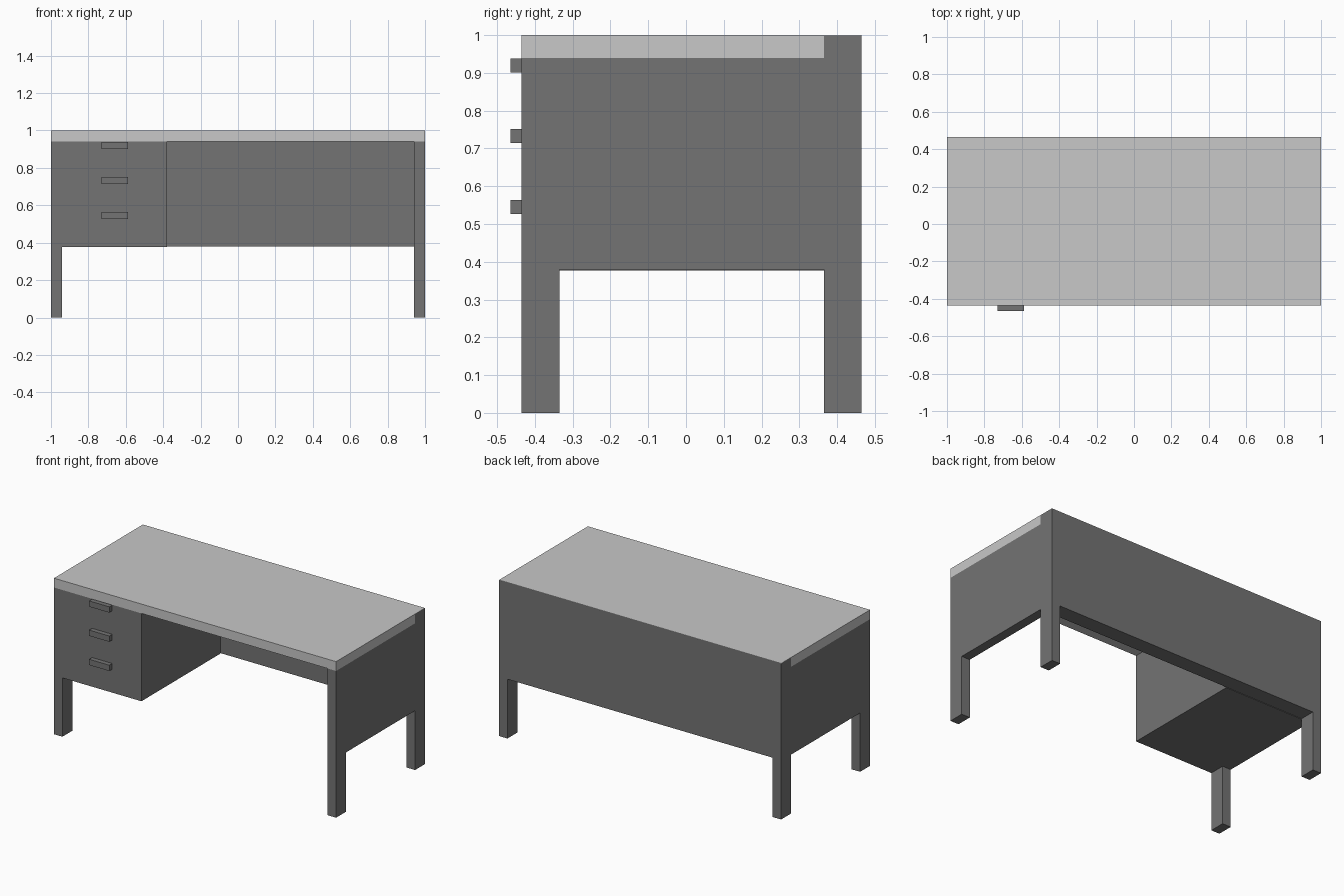
import bpy
import bmesh
from mathutils import Vector

cube = bpy.data.objects.get("Cube")
if cube:
    bpy.data.objects.remove(cube, do_unlink=True)


def material(name, value):
    mat = bpy.data.materials.new(name)
    mat.use_nodes = True
    colour = (value, value, value, 1)
    mat.diffuse_color = colour
    mat.node_tree.nodes["Principled BSDF"].inputs["Base Color"].default_value = colour
    return mat


light = material("light grey", 0.578)
dark = material("dark grey", 0.174)


def extrude(name, points, vector, mat):
    """Close an outline of 3D points and sweep it along a vector."""
    bm = bmesh.new()
    face = bm.faces.new([bm.verts.new(p) for p in points])
    swept = bmesh.ops.extrude_face_region(bm, geom=[face])
    verts = [v for v in swept["geom"] if isinstance(v, bmesh.types.BMVert)]
    bmesh.ops.translate(bm, verts=verts, vec=Vector(vector))
    bmesh.ops.recalc_face_normals(bm, faces=bm.faces)
    mesh = bpy.data.meshes.new(name)
    bm.to_mesh(mesh)
    bm.free()
    mesh.materials.append(mat)
    obj = bpy.data.objects.new(name, mesh)
    bpy.context.collection.objects.link(obj)
    return obj


def box(name, x, y, z, mat):
    points = [(x[0], y[0], z[0]), (x[1], y[0], z[0]), (x[1], y[1], z[0]), (x[0], y[1], z[0])]
    return extrude(name, points, (0, 0, z[1] - z[0]), mat)


FRONT, INNER, BACK = -0.435, 0.365, 0.465   # front edge, inside of back panel, rear
UNDER, LOW, LEG = 0.94, 0.38, 0.06          # top underside, panel bottom, leg width
LIP = 0.997                                 # underside of the thin rear lip

# Table top: thick slab with a thin lip covering the back panel
profile = [(FRONT, UNDER), (INNER, UNDER), (INNER, LIP), (BACK, LIP), (BACK, 1), (FRONT, 1)]
extrude("table_top", [(-1, y, z) for y, z in profile], (2, 0, 0), light)

# Back panel in one piece with both rear legs
profile = [(-1, 0), (LEG - 1, 0), (LEG - 1, LOW), (1 - LEG, LOW), (1 - LEG, 0),
           (1, 0), (1, LIP), (-1, LIP)]
extrude("back_panel_and_legs", [(x, INNER, z) for x, z in profile], (0, BACK - INNER, 0), dark)

# Left side panel in one piece with its front leg
profile = [(FRONT, 0), (FRONT + 0.1, 0), (FRONT + 0.1, LOW), (INNER, LOW),
           (INNER, UNDER), (FRONT, UNDER)]
extrude("left_panel_and_leg", [(1 - LEG, y, z) for y, z in profile], (LEG, 0, 0), dark)

# Drawer pedestal and the right front leg under it
box("drawer_pedestal", (-1, -0.38), (FRONT, INNER), (0.377, UNDER), dark)
box("right_front_leg", (-1, LEG - 1), (FRONT, FRONT + 0.1), (0, 0.377), dark)

# Drawer handles
for i, z in enumerate((0.901, 0.714, 0.527)):
    box(f"drawer_handle_{i + 1}", (-0.73, -0.587), (-0.465, FRONT), (z, z + 0.037), dark)
